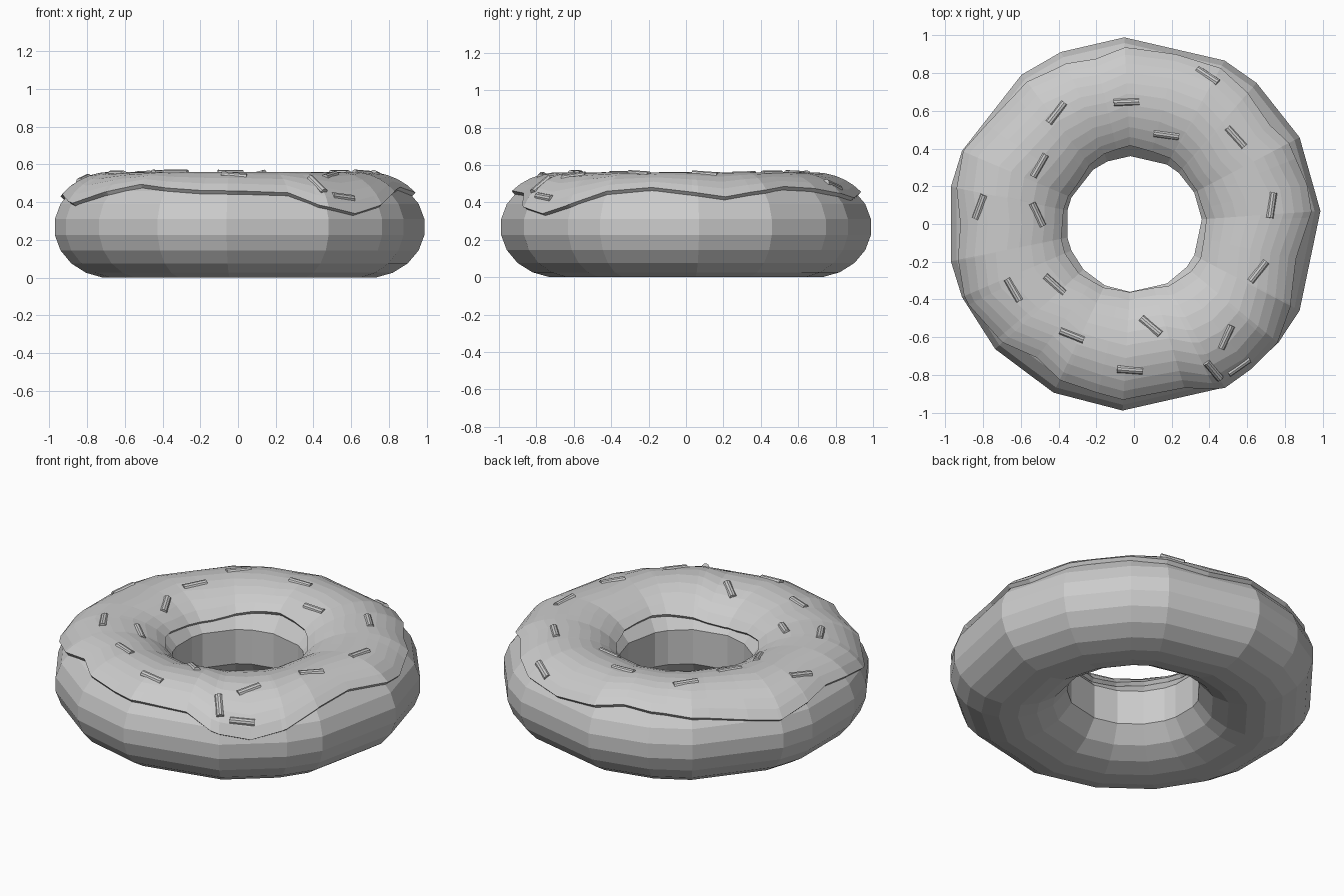
import bpy, bmesh
from math import sin, cos, acos, atan2, radians, pi
from mathutils import Vector, Matrix

if "Cube" in bpy.data.objects:
    bpy.data.objects.remove(bpy.data.objects["Cube"])

R, A_OUT, A_IN, B, MID = 0.68, 0.314, 0.345, 0.2713, 0.268
# uneven facet corners around the ring, in degrees
KNOTS = [-93.5, -61, -39.5, -27.6, 4, 27.6, 49, 61, 93, 113, 127,
         157, 168.5, 191.5, 203, 222, 244.5, 266.5]


def ring_dir(a):
    """Point on the unit faceted ring at angle a (degrees)."""
    a = (a + 93.5) % 360 - 93.5
    for k0, k1 in zip(KNOTS, KNOTS[1:]):
        if a <= k1:
            p = Vector((cos(radians(k0)), sin(radians(k0)), 0))
            q = Vector((cos(radians(k1)), sin(radians(k1)), 0))
            return p.lerp(q, (a - k0) / (k1 - k0))


def surf(a, t, off=0.0):
    """Point on the ring body; t is the angle around the cross-section."""
    t = radians(t)
    w = A_OUT if cos(t) > 0 else A_IN
    p = ring_dir(a) * (R + (w + off) * cos(t))
    p.z = MID + (B + off) * sin(t)
    return p


def make_grid(name, rows, close_profile):
    bm = bmesh.new()
    vs = [[bm.verts.new(p) for p in row] for row in rows]
    n, m = len(vs), len(vs[0])
    for i in range(n):
        for j in range(m if close_profile else m - 1):
            k, l = (i + 1) % n, (j + 1) % m
            bm.faces.new((vs[i][j], vs[k][j], vs[k][l], vs[i][l]))
    me = bpy.data.meshes.new(name)
    bm.to_mesh(me)
    bm.free()
    ob = bpy.data.objects.new(name, me)
    bpy.context.collection.objects.link(ob)
    return ob


# dough ring: fine facets outside, tall facets in the hole
half = [9, 27, 45, 63, 81, 99, 117, 135, 158]
profile = half + [-t for t in reversed(half)]
make_grid("dough", [[surf(a, t) for t in profile] for a in KNOTS[:-1]], True)

# icing: wavy lower edge as (angle, height)
EDGE = [(-90, .46), (-73, .45), (-64, .385), (-51, .34), (-41, .38), (-27, .46),
        (-12, .48), (2, .455), (13, .43), (22, .455), (36, .485), (48, .475),
        (60, .45), (76, .425), (90, .45), (103, .48), (118, .465), (133, .44),
        (146, .41), (156, .39), (168, .43), (180, .455), (192, .44), (206, .395),
        (220, .45), (234, .495), (246, .475), (258, .462), (270, .46)]
OFF = 0.022


def edge_height(a):
    a = (a + 90) % 360 - 90
    for (a0, z0), (a1, z1) in zip(EDGE, EDGE[1:]):
        if a <= a1:
            return z0 + (z1 - z0) * (a - a0) / (a1 - a0)


angles = sorted({(a + 90) % 360 - 90 for a in KNOTS[:-1]} | {a for a, _ in EDGE[:-1]})
rows = []
STEPS = 10
for a in angles:
    s = (edge_height(a) - MID) / (B + OFF)
    t0 = 90 - acos(s) * 180 / pi
    t1 = 143 + 4 * sin(radians(3 * a)) - 3 * sin(radians(a))
    rows.append([surf(a, t0 + (t1 - t0) * j / STEPS, OFF) for j in range(STEPS + 1)])
icing = make_grid("icing", rows, False)
mod = icing.modifiers.new("thickness", 'SOLIDIFY')
mod.thickness = 0.024
mod.offset = -1

# sprinkles: x, y, heading in degrees
SPRINKLES = [(.39, .79, -33), (.54, .46, -48), (.17, .47, -8), (-.04, .645, 2),
             (-.41, .59, 52), (-.5, .31, 60), (-.82, .09, 70), (-.51, .05, 115),
             (-.42, -.32, -42), (-.64, -.35, -60), (-.33, -.59, -22),
             (-.02, -.775, -4), (.09, -.54, -40), (.49, -.6, 65), (.66, -.25, 52),
             (.73, .1, 82), (.42, -.78, -50), (.56, -.76, 35)]
bm = bmesh.new()
for x, y, h in SPRINKLES:
    a = atan2(y, x) * 180 / pi
    r = Vector((x, y)).length / ring_dir(a).length
    w = A_OUT if r > R else A_IN
    t = acos(max(-1, min(1, (r - R) / (w + OFF)))) * 180 / pi
    pos = surf(a, t, OFF)
    nor = (surf(a + .5, t, OFF) - surf(a - .5, t, OFF)).cross(
        surf(a, t + 1, OFF) - surf(a, t - 1, OFF)).normalized()
    if nor.z < 0:
        nor = -nor
    d = Vector((cos(radians(h)), sin(radians(h)), 0))
    d.z = -(nor.x * d.x + nor.y * d.y) / nor.z
    d.normalize()
    side = nor.cross(d)
    rot = Matrix((side, nor, d)).transposed()
    if rot.determinant() < 0:
        rot = Matrix((-side, nor, d)).transposed()
    bmesh.ops.create_cone(bm, cap_ends=True, segments=10, radius1=.021, radius2=.021,
                          depth=.135, matrix=Matrix.Translation(pos - nor * .01) @ rot.to_4x4())
me = bpy.data.meshes.new("sprinkles")
bm.to_mesh(me)
bm.free()
bpy.context.collection.objects.link(bpy.data.objects.new("sprinkles", me))
